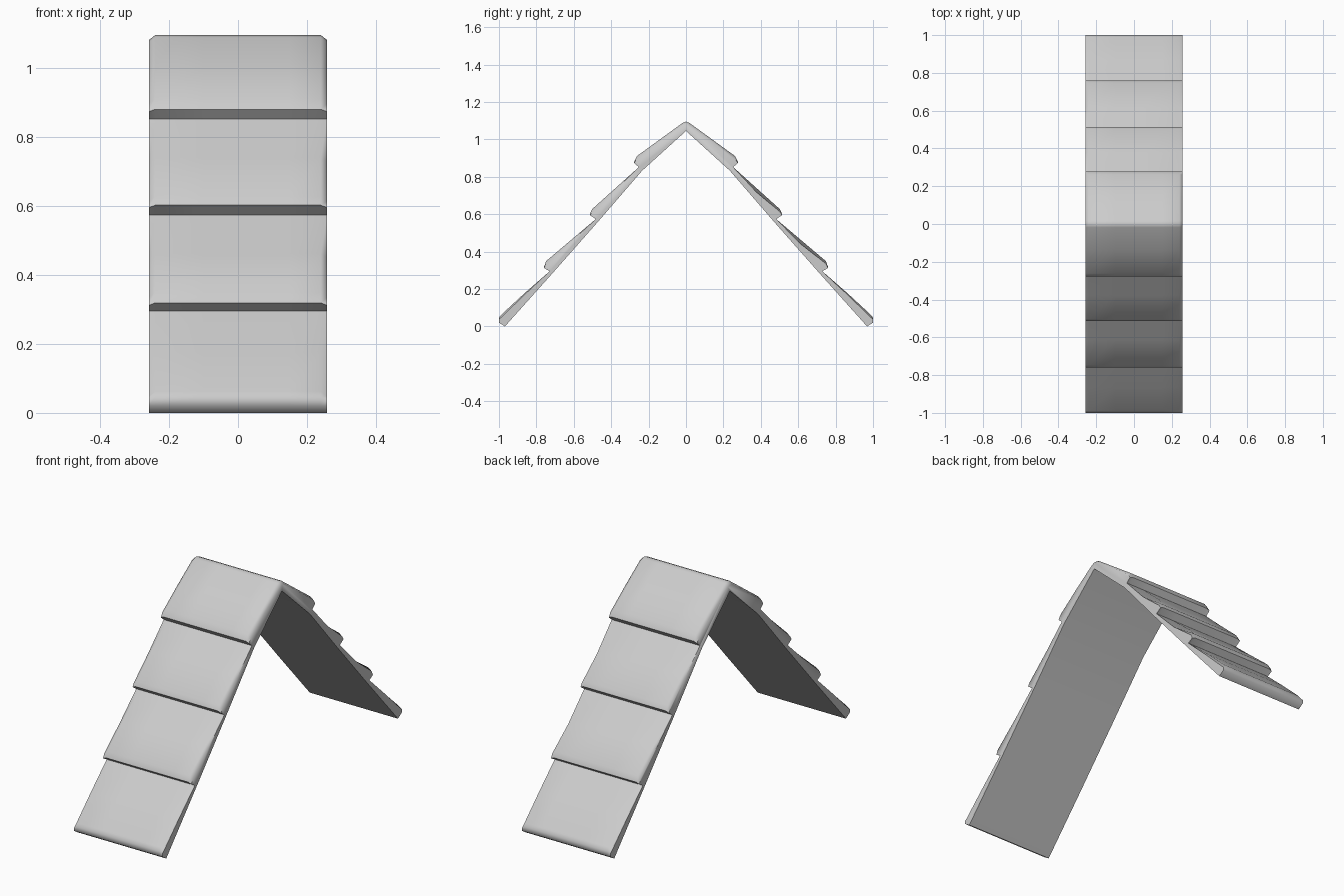
import bpy, bmesh

cube = bpy.data.objects.get("Cube")
if cube:
    bpy.data.objects.remove(cube, do_unlink=True)

grey = bpy.data.materials.new("plain_grey")
grey.use_nodes = True
colour = (0.6, 0.6, 0.6, 1.0)
grey.diffuse_color = colour
grey.node_tree.nodes["Principled BSDF"].inputs["Base Color"].default_value = colour

HALF = 0.258
ROUND = 0.014

# One slope, ridge to eave: three lapped shingles with a rounded lip, then the eave.
# Each point is (distance from ridge, height, edge rounding)
slope = [(0.018, 1.088, 1)]
laps = [((0.262, 0.911), (0.277, 0.88), (0.252, 0.852)),
        ((0.502, 0.627), (0.513, 0.602), (0.482, 0.574)),
        ((0.748, 0.349), (0.759, 0.319), (0.729, 0.295))]
start = (0.018, 1.088)
for lip, nose, notch in laps:
    middle = ((start[0] + lip[0]) / 2, (start[1] + lip[1]) / 2)
    slope += [(*middle, 0.8), (*lip, 1), (*nose, 0.5), (*notch, 0)]
    start = notch
slope += [(0.865, 0.176, 0.6), (0.988, 0.062, 1), (1.0, 0.046, 0.5),
          (1.0, 0.02, 0), (0.968, 0.0, 0)]
under = [(0.72, 0.277, 0), (0.47, 0.56, 0), (0.235, 0.832, 0)]

# Closed profile: front eave, ridge, back eave, then back along the underside
front = [(-y, z, r) for y, z, r in slope]
profile = (front[::-1] + [(0, 1.095, 1)] + slope + under
           + [(0, 1.045, 0)] + [(-y, z, r) for y, z, r in under[::-1]])

columns = [-HALF, -HALF + 0.018, -0.1, 0.05, 0.15, HALF - 0.018, HALF]


def worn(x, y, z):
    """Dent in the middle of the two central back shingles, at the left edge."""
    for centre in (0.375, 0.61):
        if abs(y - centre) < 0.03 and z > 1.06 - 1.13 * y and x > 0.2:
            return 0.022
    return 0


bm = bmesh.new()
rings = []
for x in columns:
    ring = []
    for y, z, r in profile:
        drop = ROUND * r if abs(x) > HALF - 0.005 else 0
        drop = max(drop, worn(x, y, z))
        ring.append(bm.verts.new((x, y, z - drop)))
    rings.append(ring)
count = len(profile)
for a, b in zip(rings, rings[1:]):
    for i in range(count):
        j = (i + 1) % count
        bm.faces.new((a[i], a[j], b[j], b[i]))
bm.faces.new(rings[0])
bm.faces.new(rings[-1][::-1])
bmesh.ops.recalc_face_normals(bm, faces=bm.faces)

mesh = bpy.data.meshes.new("shingled_roof")
bm.to_mesh(mesh)
bm.free()
mesh.materials.append(grey)
roof = bpy.data.objects.new("shingled_roof", mesh)
bpy.context.collection.objects.link(roof)
bpy.ops.object.select_all(action="DESELECT")
roof.select_set(True)
bpy.context.view_layer.objects.active = roof
bpy.ops.object.shade_smooth_by_angle(angle=1.1)
